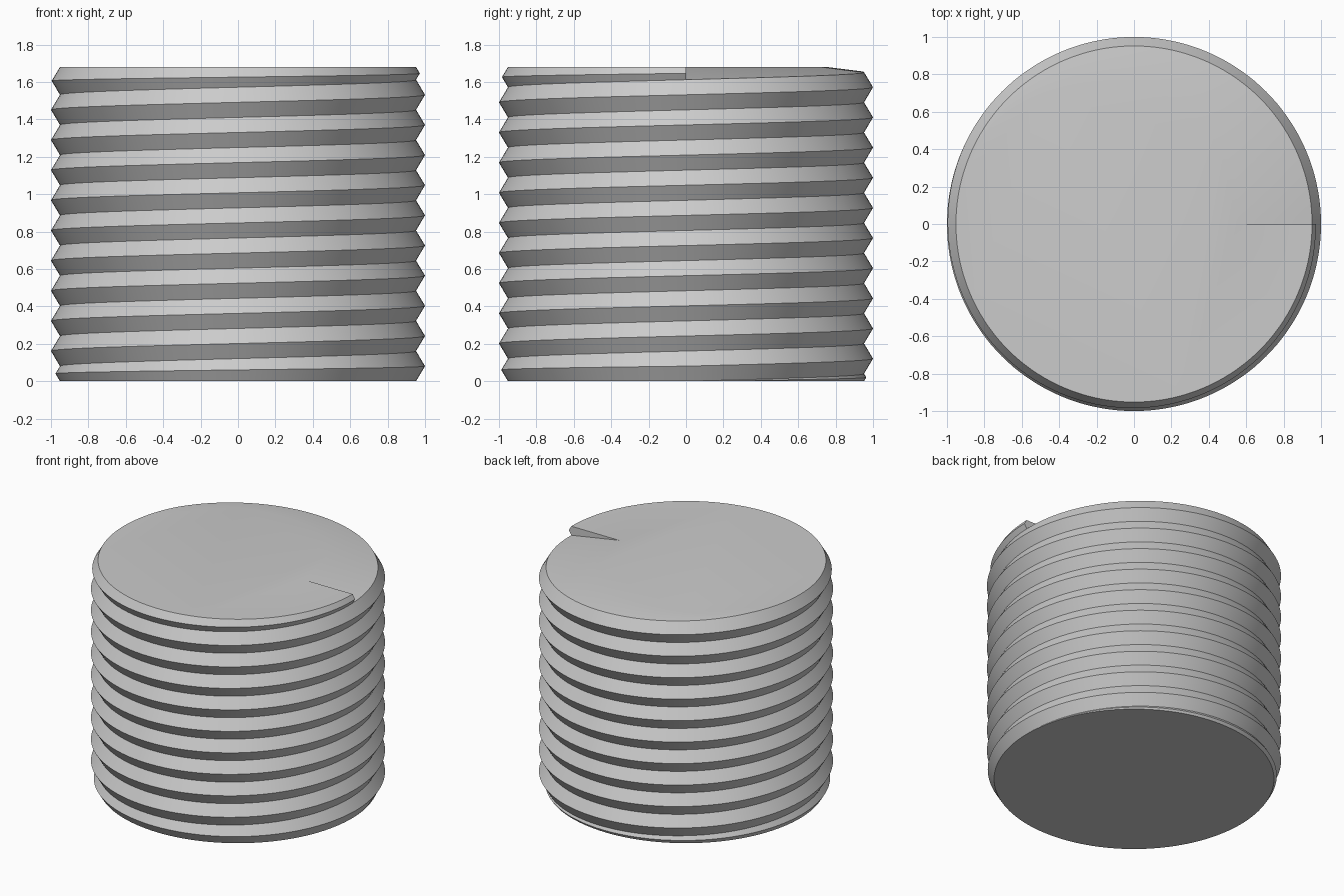
import bpy
import bmesh
from math import cos, sin, tau

if "Cube" in bpy.data.objects:
    bpy.data.objects.remove(bpy.data.objects["Cube"], do_unlink=True)

ROOT, CREST = 0.952, 1.0      # thread radii
PITCH, TURNS = 0.1612, 10
HEIGHT, APEX = 1.68, 1.775    # flat top, and the point the end ramp aims at
SEGMENTS = 144
SLOPE = (CREST - ROOT) / (PITCH / 2)

steel = bpy.data.materials.new("steel grey")
steel.use_nodes = True
steel.diffuse_color = (0.6, 0.6, 0.6, 1)
steel.node_tree.nodes["Principled BSDF"].inputs["Base Color"].default_value = (0.6, 0.6, 0.6, 1)


def thread_profile(turn):
    """Radius and height of each root and crest, then the inner edge of the end ramp."""
    rise = turn * PITCH
    roots = [0] + [rise + k * PITCH for k in range(TURNS)]
    roots.append(min(rise + TURNS * PITCH, HEIGHT))
    points = [(ROOT, 0)]
    for low, high in zip(roots, roots[1:]):
        points.append((ROOT + SLOPE * (high - low) / 2, (low + high) / 2))
        points.append((ROOT, high))
    points.append((ROOT * (APEX - HEIGHT) / (APEX - roots[-1]), HEIGHT))
    return points


bm = bmesh.new()
columns = []
for i in range(SEGMENTS + 1):
    a = tau * i / SEGMENTS
    columns.append([bm.verts.new((r * cos(a), r * sin(a), z))
                    for r, z in thread_profile(i / SEGMENTS)])

# Helical flanks and the ramp at the thread's end
for left, right in zip(columns, columns[1:]):
    for j in range(len(left) - 1):
        bm.faces.new((left[j], right[j], right[j + 1], left[j + 1]))

# Flat ends
bm.faces.new([c[-1] for c in columns])
bm.faces.new([c[0] for c in reversed(columns[:-1])])

# Upright wall where the thread stops
last = columns[-1]
bm.faces.new((last[-4], columns[0][-1], last[-2], last[-3]))

bmesh.ops.remove_doubles(bm, verts=bm.verts, dist=0.0001)
bmesh.ops.dissolve_degenerate(bm, edges=bm.edges, dist=0.0001)
bmesh.ops.recalc_face_normals(bm, faces=bm.faces)

mesh = bpy.data.meshes.new("threaded_plug")
bm.to_mesh(mesh)
bm.free()
mesh.materials.append(steel)
plug = bpy.data.objects.new("threaded_plug", mesh)
bpy.context.collection.objects.link(plug)

bpy.ops.object.select_all(action="DESELECT")
plug.select_set(True)
bpy.context.view_layer.objects.active = plug
bpy.ops.object.shade_smooth_by_angle(angle=0.5)
